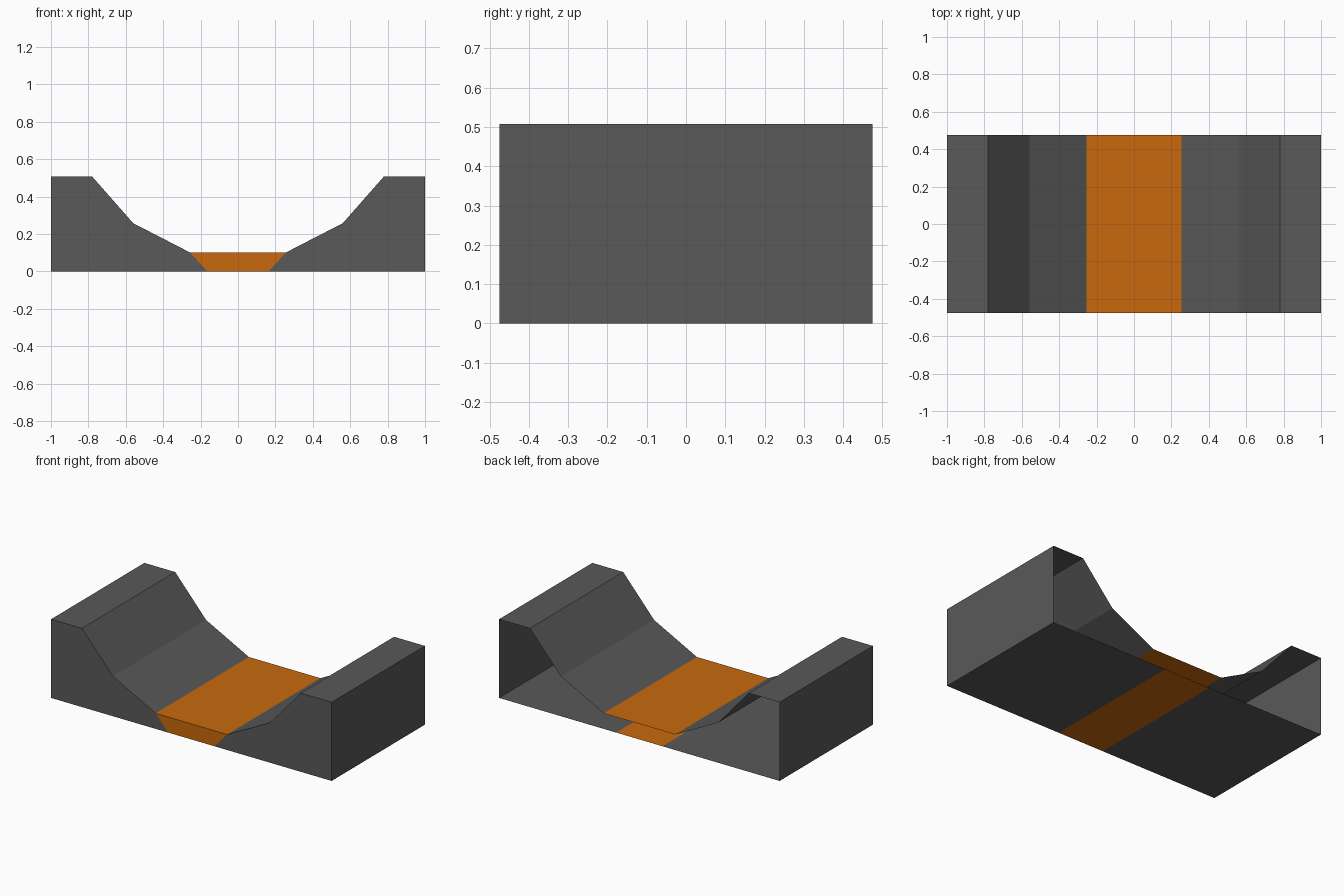
import bpy
import bmesh

cube = bpy.data.objects.get("Cube")
if cube:
    bpy.data.objects.remove(cube, do_unlink=True)

HALF_DEPTH = 0.475


def make_material(name, colour):
    mat = bpy.data.materials.new(name)
    mat.use_nodes = True
    mat.diffuse_color = colour
    mat.node_tree.nodes["Principled BSDF"].inputs["Base Color"].default_value = colour
    return mat


def make_shell(name, profile, walls, mat):
    """Front plate from an (x, z) profile, with walls swept to the open back.
    Each wall index i sweeps the profile edge from point i to the next."""
    bm = bmesh.new()
    front = [bm.verts.new((x, -HALF_DEPTH, z)) for x, z in profile]
    back = [bm.verts.new((x, HALF_DEPTH, z)) for x, z in profile]
    bm.faces.new(front)
    for i in walls:
        j = (i + 1) % len(profile)
        bm.faces.new((front[j], front[i], back[i], back[j]))
    mesh = bpy.data.meshes.new(name)
    bm.to_mesh(mesh)
    bm.free()
    mesh.materials.append(mat)
    obj = bpy.data.objects.new(name, mesh)
    bpy.context.collection.objects.link(obj)
    return obj


grey = make_material("dark grey", (0.1, 0.1, 0.1, 1))
orange = make_material("orange", (0.578, 0.141, 0.004, 1))

# Stepped side ramps, open towards the central channel and at the back
ramp = [(0.165, 0), (1, 0), (1, 0.507), (0.78, 0.507), (0.56, 0.257), (0.255, 0.10)]
mirrored = [(-x, z) for x, z in reversed(ramp)]
ramp_walls = range(len(ramp) - 1)
make_shell("left_ramp", ramp, ramp_walls, grey)
make_shell("right_ramp", mirrored, ramp_walls, grey)

# Central channel: only its underside and top are swept
channel = [mirrored[0], mirrored[-1], ramp[0], ramp[-1]]
make_shell("channel_floor", channel, (1, 3), orange)
